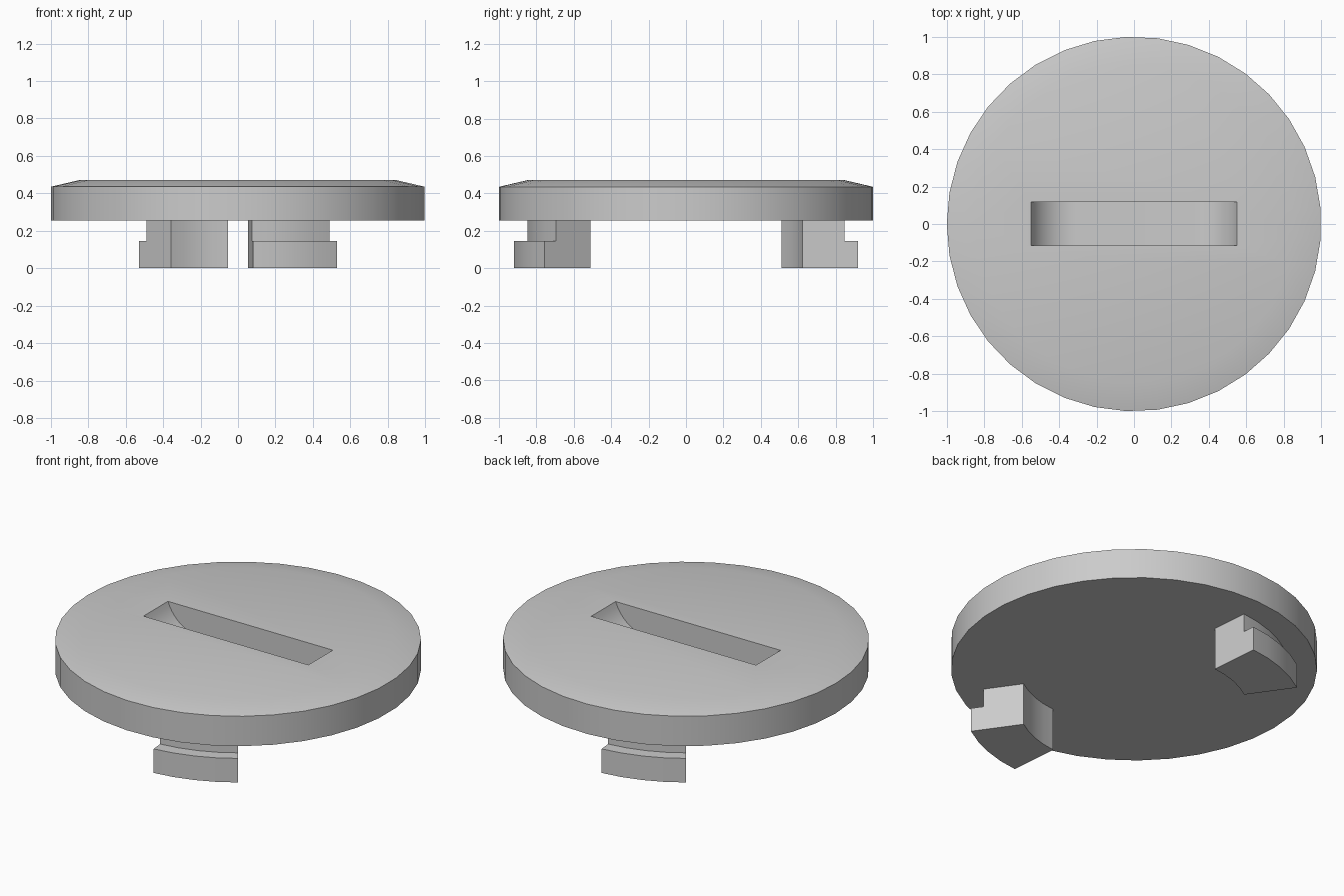
import bpy
import bmesh
from math import cos, sin, pi, radians

if "Cube" in bpy.data.objects:
    bpy.data.objects.remove(bpy.data.objects["Cube"], do_unlink=True)

grey = bpy.data.materials.new("light_grey")
grey.use_nodes = True
colour = (0.6, 0.6, 0.6, 1)
grey.diffuse_color = colour
grey.node_tree.nodes["Principled BSDF"].inputs["Base Color"].default_value = colour


def finish(name, bm):
    """Turn a bmesh into a grey object."""
    bmesh.ops.recalc_face_normals(bm, faces=bm.faces[:])
    mesh = bpy.data.meshes.new(name)
    bm.to_mesh(mesh)
    bm.free()
    mesh.materials.append(grey)
    obj = bpy.data.objects.new(name, mesh)
    bpy.context.collection.objects.link(obj)
    return obj


def select(obj):
    bpy.ops.object.select_all(action="DESELECT")
    obj.select_set(True)
    bpy.context.view_layer.objects.active = obj


def smooth(obj):
    select(obj)
    bpy.ops.object.shade_smooth_by_angle(angle=radians(30))


def prism(bm, points, shift):
    """Extrude a closed outline by a vector."""
    face = bm.faces.new([bm.verts.new(p) for p in points])
    result = bmesh.ops.extrude_face_region(bm, geom=[face])
    moved = [v for v in result["geom"] if isinstance(v, bmesh.types.BMVert)]
    bmesh.ops.translate(bm, verts=moved, vec=shift)


# Round cap with a shallow chamfer around its top
SIDES = 37
BASE, RIM, TOP = 0.255, 0.435, 0.47
bm = bmesh.new()
rings = []
for r, z in [(1, BASE), (1, RIM), (0.85, TOP)]:
    turns = [pi + 2 * pi * i / SIDES for i in range(SIDES)]
    rings.append([bm.verts.new((r * cos(a), r * sin(a), z)) for a in turns])
for low, high in zip(rings, rings[1:]):
    for i in range(SIDES):
        j = (i + 1) % SIDES
        bm.faces.new((low[i], low[j], high[j], high[i]))
bm.faces.new(rings[0])
bm.faces.new(rings[-1])
cap = finish("cap", bm)

# Coin slot cutter: flat floor with curved ends
HALF, R, START, STEPS = 0.55, 0.25, radians(70), 10
flat = HALF - R * sin(START)
floor = TOP - R * (1 - cos(START))
curve = []
for i in range(STEPS + 1):
    a = START * (1 - i / STEPS)
    curve.append((flat + R * sin(a), floor + R * (1 - cos(a))))
half = [(HALF, TOP + 0.1)] + curve
outline = half + [(-x, z) for x, z in reversed(half)]
bm = bmesh.new()
prism(bm, [(x, -0.115, z) for x, z in outline], (0, 0.233, 0))
cutter = finish("slot_cutter", bm)
cutter.hide_render = True

cut = cap.modifiers.new("slot", "BOOLEAN")
cut.operation = "DIFFERENCE"
cut.solver = "EXACT"
cut.object = cutter
select(cap)
bpy.ops.object.modifier_apply(modifier=cut.name)
bpy.data.objects.remove(cutter, do_unlink=True)
smooth(cap)

# Two locking feet: stepped profile swept along an arc, half a turn apart
PROFILE = [(0.624, 0), (0.922, 0), (0.922, 0.145),
           (0.85, 0.145), (0.85, BASE + 0.01), (0.624, BASE + 0.01)]
ARC = 4
for name, start in [("front_foot", -85), ("back_foot", 95)]:
    bm = bmesh.new()
    sections = []
    for i in range(ARC + 1):
        a = radians(start + 30 * i / ARC)
        sections.append([bm.verts.new((r * cos(a), r * sin(a), z))
                         for r, z in PROFILE])
    for near, far in zip(sections, sections[1:]):
        for i in range(len(PROFILE)):
            j = (i + 1) % len(PROFILE)
            bm.faces.new((near[i], near[j], far[j], far[i]))
    bm.faces.new(sections[0])
    bm.faces.new(sections[-1])
    smooth(finish(name, bm))
